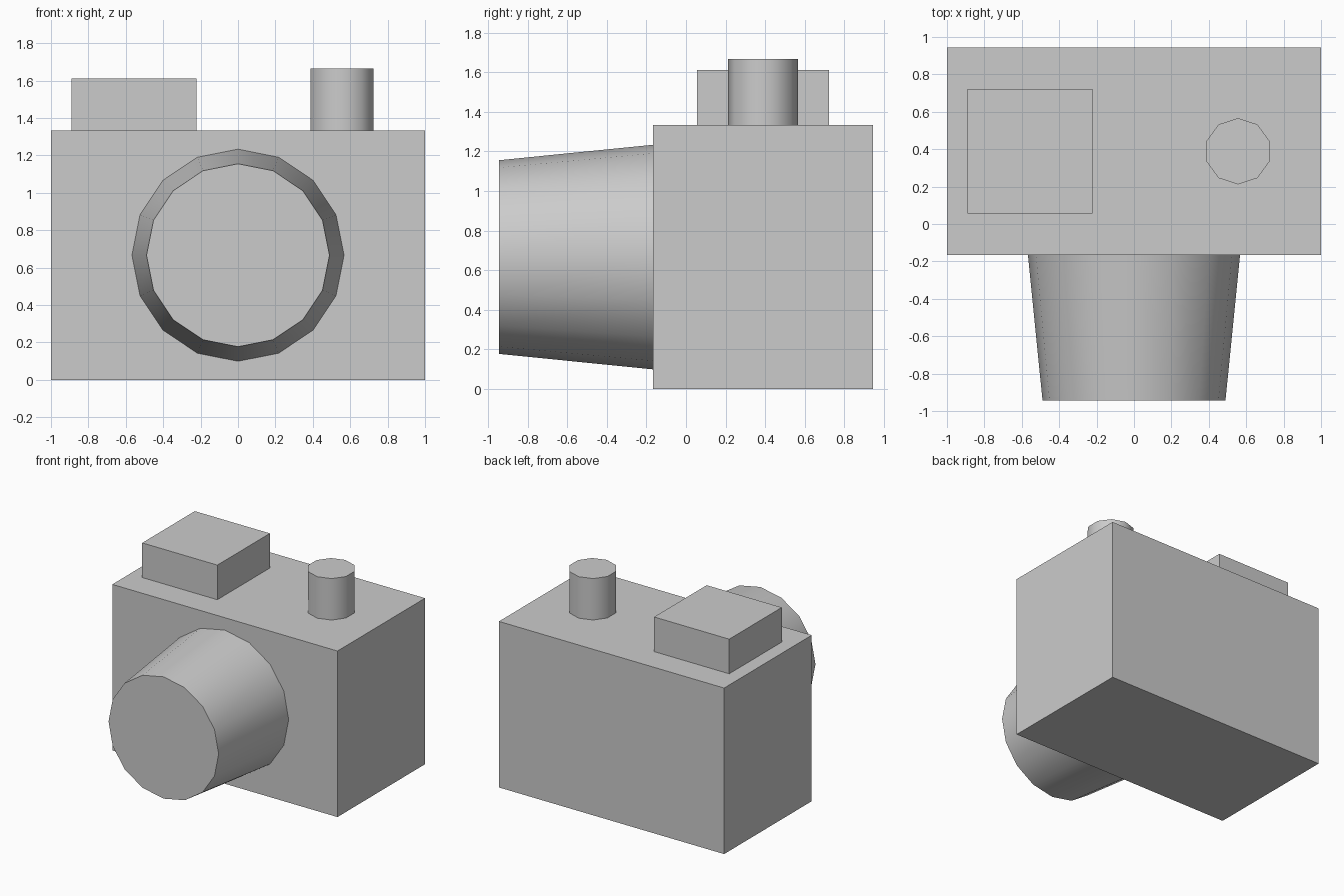
import bpy
from math import radians

if "Cube" in bpy.data.objects:
    bpy.data.objects.remove(bpy.data.objects["Cube"])

BODY_Y = 0.389    # depth centre shared by the body and top controls
BODY_TOP = 1.333


def box(name, size, centre):
    bpy.ops.mesh.primitive_cube_add(size=1, location=centre)
    ob = bpy.context.object
    ob.name = name
    ob.scale = size
    bpy.ops.object.transform_apply(location=False, rotation=False, scale=True)
    return ob


def cone(name, sides, r_base, r_tip, length, centre, rotation=(0, 0, 0)):
    bpy.ops.mesh.primitive_cone_add(vertices=sides, radius1=r_base, radius2=r_tip,
                                    depth=length, location=centre, rotation=rotation)
    ob = bpy.context.object
    ob.name = name
    bpy.ops.object.shade_smooth_by_angle(angle=radians(40))
    return ob


# Main body
box("camera_body", (2.0, 1.111, BODY_TOP), (0, BODY_Y, BODY_TOP / 2))

# Viewfinder block on top
box("viewfinder", (0.667, 0.667, 0.278), (-0.556, BODY_Y, BODY_TOP + 0.139))

# Shutter button on top
cone("shutter_button", 10, 0.177, 0.177, 0.333, (0.556, BODY_Y, BODY_TOP + 0.1665))

# Tapered lens barrel pointing forward
cone("lens_barrel", 16, 0.567, 0.489, 0.777, (0, -0.5555, BODY_TOP / 2),
     (radians(90), 0, 0))
